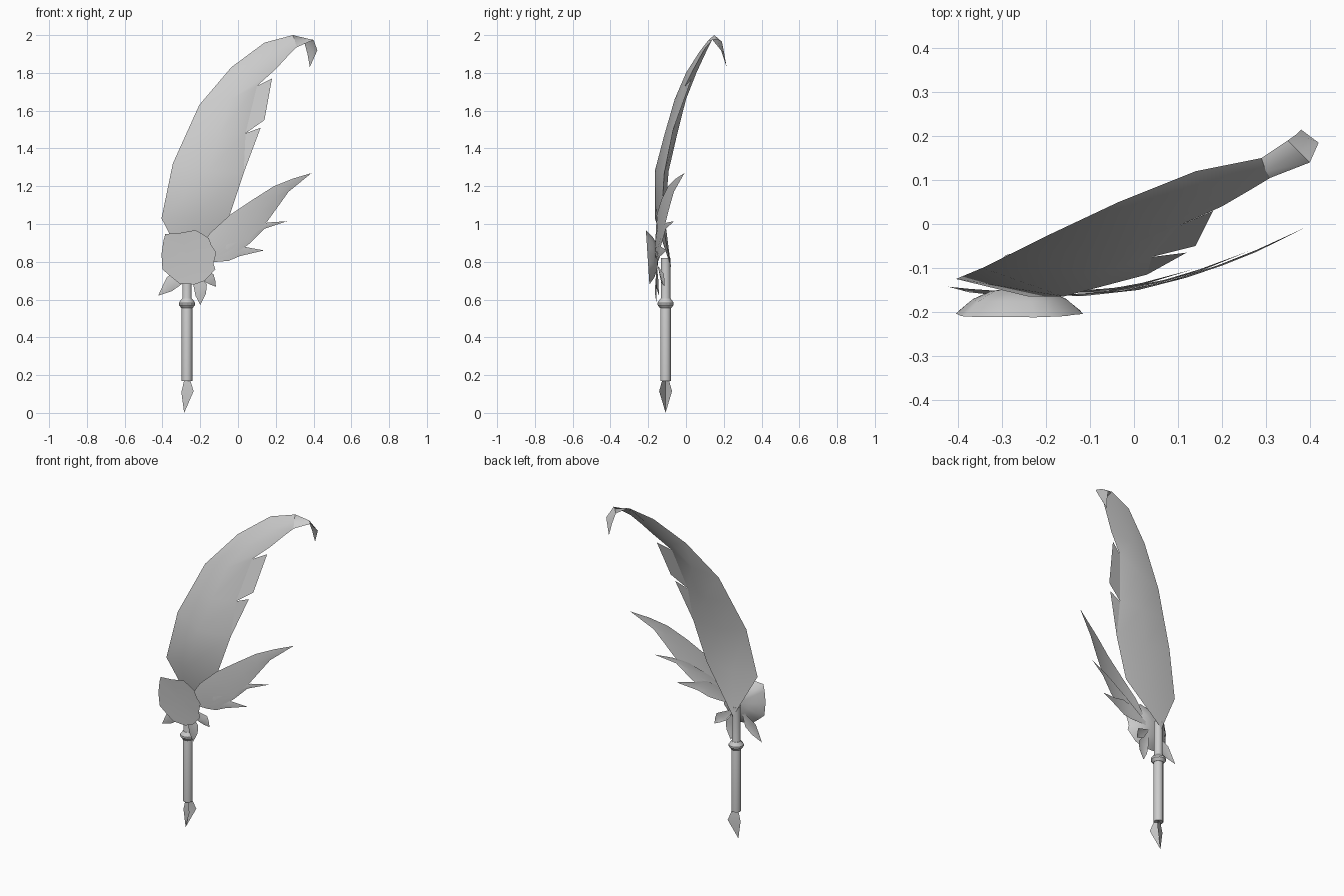
import bpy, math

if "Cube" in bpy.data.objects:
    bpy.data.objects.remove(bpy.data.objects["Cube"])

grey = bpy.data.materials.new("light_grey")
grey.diffuse_color = (0.6, 0.6, 0.6, 1)
grey.use_nodes = True
grey.node_tree.nodes["Principled BSDF"].inputs["Base Color"].default_value = grey.diffuse_color


def build(name, verts, faces, angle=60):
    me = bpy.data.meshes.new(name)
    me.from_pydata(verts, [], faces)
    me.materials.append(grey)
    ob = bpy.data.objects.new(name, me)
    bpy.context.collection.objects.link(ob)
    bpy.ops.object.select_all(action='DESELECT')
    ob.select_set(True)
    bpy.context.view_layer.objects.active = ob
    bpy.ops.object.shade_smooth_by_angle(angle=math.radians(angle))
    return ob


def lathe(name, profile, cx, cy, n, angle=40):
    """Closed turned part from (radius, z) pairs."""
    verts, faces = [], []
    for r, z in profile:
        for i in range(n):
            a = 2 * math.pi * i / n
            verts.append((cx + r * math.cos(a), cy + r * math.sin(a), z))
    for k in range(len(profile) - 1):
        for i in range(n):
            j = (i + 1) % n
            faces.append((k * n + i, k * n + j, (k + 1) * n + j, (k + 1) * n + i))
    faces.append(tuple(reversed(range(n))))
    faces.append(tuple(range((len(profile) - 1) * n, len(profile) * n)))
    return build(name, verts, faces, angle)


def leaf(name, base, rows, tip, depth, fold=0.008):
    """Folded blade: rows hold (upper x, z, lower x, z); depth(x, z) gives y."""
    def p(x, z, off=0):
        return (x, depth(x, z) + off, z)
    verts = [p(*base)]
    for ux, uz, lx, lz in rows:
        verts += [p(ux, uz), p((ux + lx) / 2, (uz + lz) / 2, -fold), p(lx, lz)]
    verts.append(p(*tip))
    faces = [(0, 2, 1), (0, 3, 2)]
    for k in range(len(rows) - 1):
        a = 1 + 3 * k
        faces += [(a, a + 1, a + 4, a + 3), (a + 1, a + 2, a + 5, a + 4)]
    a, t = 3 * len(rows) - 2, len(verts) - 1
    faces += [(a, a + 1, t), (a + 1, a + 2, t)]
    return build(name, verts, faces)


# Shaft with collar
SX, SY = -0.27, -0.108
lathe("shaft", [(0.028, 0.17), (0.028, 0.57), (0.025, 0.58), (0.025, 0.82)], SX, SY, 12)
lathe("collar", [(0.03, 0.555), (0.043, 0.572), (0.043, 0.583), (0.027, 0.605)], SX, SY, 12, 25)

# Writing nib: folded blade with its spine to the left and two wings to the right
nib = [(-.283, SY, .18), (-.255, SY - .016, .18), (-.255, SY + .016, .18),
       (-.300, SY, .11), (-.235, SY - .034, .115), (-.235, SY + .034, .115), (-.285, SY, 0)]
build("nib", nib, [(0, 3, 4, 1), (0, 2, 5, 3), (3, 6, 4), (3, 5, 6)], 30)

# Main plume: left edge, front ridge, right edge with two notches, back ridge
L = [(-.405, -.125, 1.03), (-.345, -.10, 1.32), (-.275, -.065, 1.475), (-.205, -.03, 1.63),
     (-.035, .05, 1.83), (.14, .12, 1.96), (.29, .15, 2.0), (.35, .19, 1.965), (.368, .203, 1.90)]
M = [(-.24, -.165, 1.03), (-.16, -.165, 1.28), (-.10, -.115, 1.47), (-.04, -.06, 1.66),
     (.06, 0, 1.80), (.19, .07, 1.91), (.30, .12, 1.975), (.375, .165, 1.98), (.395, .195, 1.91)]
R = [(-.05, -.13, 1.03), (.03, -.115, 1.27), (.04, -.075, 1.48), (.10, -.005, 1.73),
     (.20, .04, 1.82), (.26, .075, 1.885), (.31, .105, 1.935), (.40, .14, 1.975), (.42, .185, 1.92)]
back_y = [-.112, -.092, -.048, 0, .055, .106]
n = len(L)
extra = [(-.268, -.078, .765), (.38, .215, 1.83),            # quill root, curled tip
         (.12, -.065, 1.51), (.14, -.05, 1.55), (.18, .03, 1.77)]  # barb points
root, tip, b1, b2, b3 = range(3 * n, 3 * n + 5)
B0 = 3 * n + 5
B = [(m[0], y, m[2]) for m, y in zip(M, back_y)]
faces = [(n - 1, 2 * n - 1, tip), (2 * n - 1, 3 * n - 1, tip),
         (2 * n + 1, b1, 2 * n + 2), (2 * n + 2, b2, b3, 2 * n + 3)]


def mid(i, back):
    return B0 + i if back and i < len(B) else n + i


for back in (False, True):
    flat = []
    flat += [(root, mid(0, back), 0), (root, 2 * n, mid(0, back))]
    for i in range(len(B) if back else n - 1):
        a, b = mid(i, back), mid(i + 1, back)
        flat += [(i, a, b, i + 1), (a, 2 * n + i, 2 * n + i + 1, b)]
    faces += [f[::-1] for f in flat] if back else flat
build("plume", L + M + R + extra + B, faces, 50)


# Side feathers sweeping right and backward
def sweep(off):
    return lambda x, z: -0.16 + off + 0.152 * (max(0, x + 0.1) / 0.49) ** 1.6


leaf("side_feather_long", (-.25, .80),
     [(-.15, .95, -.08, .84), (-.04, 1.05, .06, .92), (.08, 1.13, .156, 1.015),
      (.19, 1.20, .21, 1.09), (.29, 1.24, .267, 1.17)], (.39, 1.27), sweep(0), 0.004)
leaf("side_feather_middle", (-.25, .80),
     [(-.07, .93, -.05, .82), (.07, .99, .06, .895), (.16, 1.008, .14, .975)],
     (.26, 1.015), sweep(0.005), 0.004)
leaf("side_feather_short", (-.25, .80),
     [(-.10, .89, -.11, .80), (-.04, .90, -.05, .805), (.03, .88, .01, .83)],
     (.138, .86), sweep(0.01), 0.004)

# Small leaves below the blossom
leaf("lower_leaf_left", (-.27, .78), [(-.375, .72, -.30, .68), (-.40, .67, -.35, .645)],
     (-.423, .62), lambda x, z: -0.155 + 0.1 * max(0, -.3 - x))
leaf("lower_leaf_middle", (-.24, .78), [(-.165, .68, -.235, .67), (-.17, .63, -.225, .62)],
     (-.20, .572), lambda x, z: -0.155)
leaf("lower_leaf_right", (-.24, .78), [(-.13, .735, -.18, .695), (-.12, .70, -.15, .68)],
     (-.117, .668), lambda x, z: -0.15 + 0.3 * max(0, x + .24))

# Blossom: irregular scalloped rim, tilted face and shallow bowl behind
rim = [(-.115, .85), (-.14, .885), (-.155, .925), (-.185, .945), (-.225, .968), (-.31, .952),
       (-.385, .947), (-.395, .91), (-.405, .84), (-.40, .76), (-.36, .725), (-.31, .685),
       (-.23, .68), (-.175, .70), (-.12, .76), (-.13, .79)]
CX, CZ, N = -0.26, 0.825, len(rim)
verts = [(CX, -0.145, CZ)]
for s, y, tilt in ((0.45, -0.152, 0), (0.75, -0.172, 0.03), (1, -0.203, 0.065)):
    for x, z in rim:
        verts.append((CX + s * (x - CX), y - tilt * (z - CZ), CZ + s * (z - CZ)))
verts.append((CX, -0.198, CZ))
last = len(verts) - 1
faces = []
for i in range(N):
    j = (i + 1) % N
    faces.append((0, 1 + i, 1 + j))
    for k in range(2):
        a = 1 + k * N
        faces.append((a + i, a + N + i, a + N + j, a + j))
    faces.append((1 + 2 * N + i, last, 1 + 2 * N + j))
build("blossom", verts, faces, 50)
